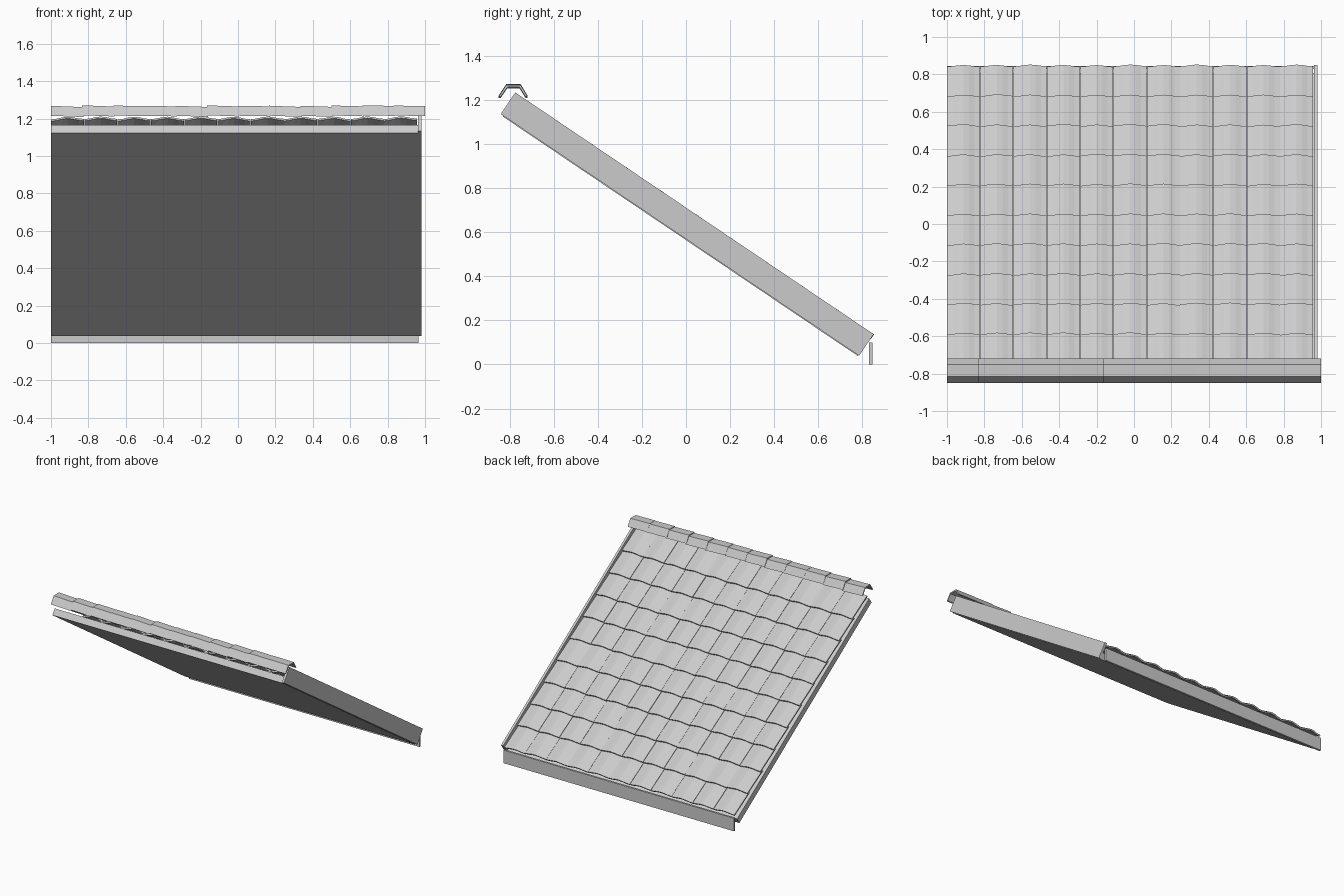
import bpy, bmesh, math, random
from mathutils import Matrix, Vector

random.seed(4)
cube = bpy.data.objects.get("Cube")
if cube:
    bpy.data.objects.remove(cube, do_unlink=True)

grey = bpy.data.materials.new("light_grey")
grey.use_nodes = True
COLOR = (0.6, 0.6, 0.6, 1)
grey.diffuse_color = COLOR
grey.node_tree.nodes["Principled BSDF"].inputs["Base Color"].default_value = COLOR

# Roof frame: x across, y down the slope from the ridge end, z out of the roof
SLOPE = Matrix.Translation((0, -0.84, 1.135)) @ Matrix.Rotation(math.radians(-34), 4, "X")


def finish(name, bm, matrix=Matrix.Identity(4)):
    bmesh.ops.recalc_face_normals(bm, faces=bm.faces)
    mesh = bpy.data.meshes.new(name)
    bm.to_mesh(mesh)
    bm.free()
    mesh.materials.append(grey)
    obj = bpy.data.objects.new(name, mesh)
    obj.matrix_world = matrix
    bpy.context.collection.objects.link(obj)
    return obj


def box(name, low, high, matrix=Matrix.Identity(4)):
    bm = bmesh.new()
    low, high = Vector(low), Vector(high)
    bmesh.ops.create_cube(bm, size=1)
    for v in bm.verts:
        v.co = (low + high) / 2 + v.co * (high - low)
    return finish(name, bm, matrix)


def loft(bm, start, end):
    """Closed solid between two matching cross-sections."""
    a = [bm.verts.new(p) for p in start]
    b = [bm.verts.new(p) for p in end]
    n = len(a)
    for i in range(n):
        j = (i + 1) % n
        bm.faces.new((a[i], a[j], b[j], b[i]))
    # cap the thin ends as strips between the upper and lower outlines
    for ring in (a, b):
        for i in range(n // 2 - 1):
            bm.faces.new((ring[i], ring[i + 1], ring[n - 2 - i], ring[n - 1 - i]))


# Deck, edge board and eave board
box("roof_deck", (-1, 0.015, -0.004), (0.962, 1.955, 0.046), SLOPE)
box("side_barge_board", (0.962, 0, 0), (0.98, 1.96, 0.118), SLOPE)
box("eave_fascia", (-1, 0.83, 0), (0.965, 0.845, 0.1))

# Overlapping wavy tiles
ROWS, COLS, SEGS = 10, 11, 6
PITCH, WIDTH, THICK = 0.192, 1.96 / COLS, 0.011


def tile_section(x0, y, height, tilt):
    top = []
    for i in range(SEGS + 1):
        t = i / SEGS
        wave = -0.008 * math.cos(2 * math.pi * t)
        top.append(Vector((x0 + t * (WIDTH - 0.002), y, height + wave + tilt * (t - 0.5))))
    return top + [p - Vector((0, 0, THICK)) for p in reversed(top)]


bm = bmesh.new()
for row in range(ROWS):
    end = 1.96 - row * PITCH
    for col in range(COLS):
        x0 = -1 + col * WIDTH
        tilt = random.uniform(-0.004, 0.004)
        lift = random.uniform(-0.001, 0.001)
        shift = random.uniform(-0.002, 0.002)
        loft(bm, tile_section(x0, end - 0.212 + shift, 0.097 + lift, tilt),
             tile_section(x0, end + shift, 0.11 + lift, tilt))
finish("roof_tiles", bm, SLOPE)

# Ridge caps: short folded pieces, each slightly tilted over the next
OUTER = [(-0.85, 1.215), (-0.815, 1.268), (-0.75, 1.268), (-0.718, 1.215)]
INNER = [(-0.84, 1.215), (-0.81, 1.258), (-0.755, 1.258), (-0.728, 1.215)]
SECTION = OUTER + INNER[::-1]
CAPS = 12
bm = bmesh.new()
for i in range(CAPS):
    x0 = -1 + 2 * i / CAPS
    x1 = min(1, x0 + 2 / CAPS + 0.006)
    rise = random.uniform(0, 0.003)
    drop = rise - random.uniform(0.002, 0.007)
    loft(bm, [(x0, y, z + rise) for y, z in SECTION],
         [(x1, y, z + drop) for y, z in SECTION])
finish("ridge_caps", bm)
